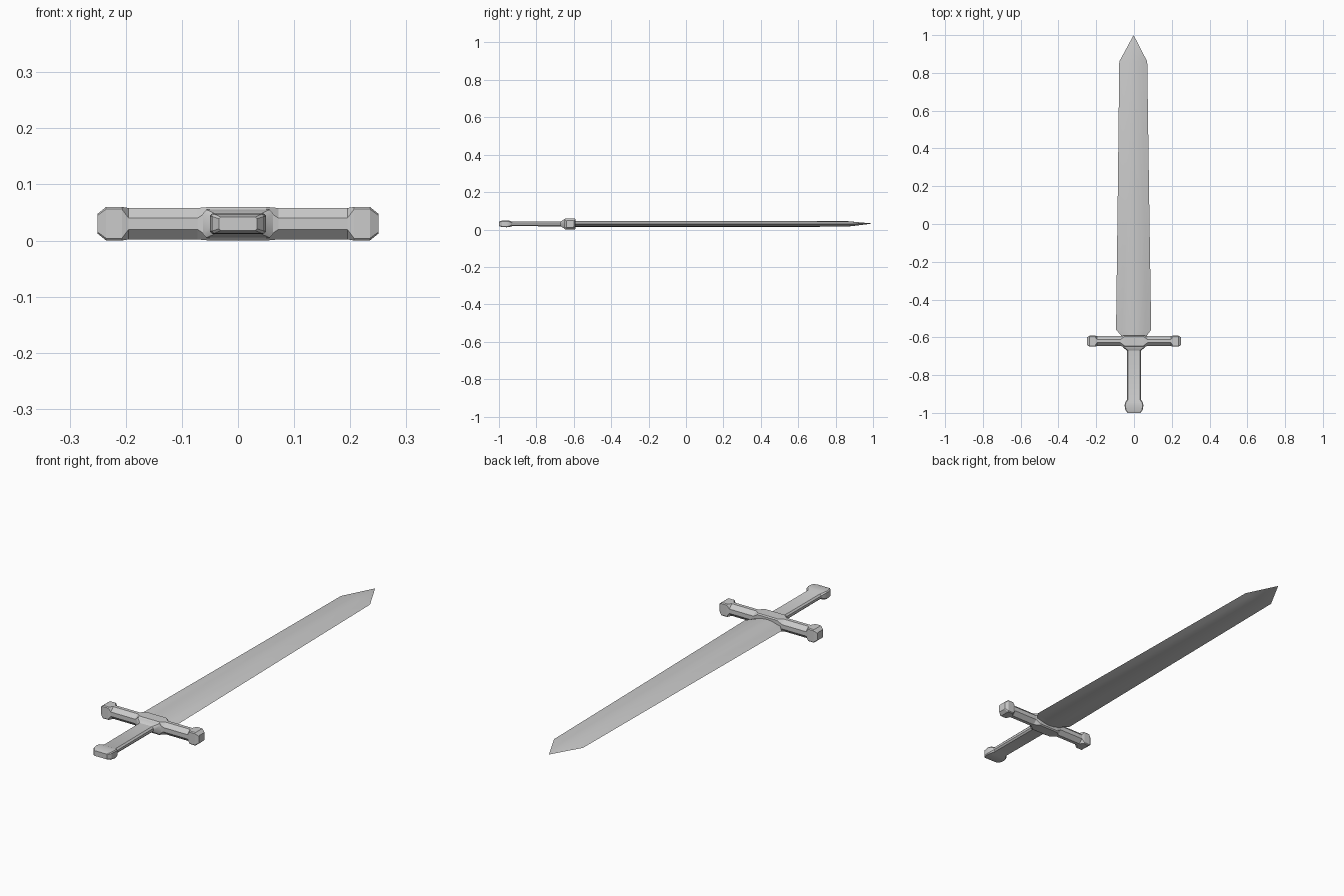
import bpy, bmesh

if "Cube" in bpy.data.objects:
    bpy.data.objects.remove(bpy.data.objects["Cube"])

MID = 0.03  # height of the sword's middle plane


def chamfered(a, b, c):
    """Eight-point rectangle section, half sizes a and b, corner cut c."""
    return [(a, b - c), (a - c, b), (c - a, b), (-a, b - c),
            (-a, c - b), (c - a, -b), (a - c, -b), (a, c - b)]


def lens(w, t):
    """Curved double-edged blade section, half width w and half thickness t."""
    ks = [-1, -0.67, -0.33, 0, 0.33, 0.67, 1]
    upper = [(w * k, t * (1 - abs(k) ** 1.7)) for k in ks]
    return upper + [(x, -z) for x, z in reversed(upper[1:-1])]


def loft(name, rings, smooth=None):
    """Skin a row of equal-length rings and cap both ends."""
    bm = bmesh.new()
    rows = [[bm.verts.new(p) for p in ring] for ring in rings]
    n = len(rows[0])
    for r, s in zip(rows, rows[1:]):
        for i in range(n):
            j = (i + 1) % n
            bm.faces.new((r[i], r[j], s[j], s[i]))
    bm.faces.new(rows[0])
    bm.faces.new(rows[-1])
    bmesh.ops.remove_doubles(bm, verts=bm.verts, dist=1e-5)
    bmesh.ops.recalc_face_normals(bm, faces=bm.faces)
    mesh = bpy.data.meshes.new(name)
    bm.to_mesh(mesh)
    bm.free()
    ob = bpy.data.objects.new(name, mesh)
    bpy.context.collection.objects.link(ob)
    if smooth:
        bpy.ops.object.select_all(action='DESELECT')
        bpy.context.view_layer.objects.active = ob
        ob.select_set(True)
        bpy.ops.object.shade_smooth_by_angle(angle=smooth)
    return ob


# Blade: y, half width, half thickness, sideways offset
blade = [(-0.62, 0.065, 0.016, 0), (-0.59, 0.068, 0.016, 0),
         (-0.56, 0.093, 0.016, -0.002), (0.15, 0.083, 0.016, -0.003),
         (0.86, 0.074, 0.015, -0.004), (1.0, 0, 0, -0.002)]
loft("blade", [[(x + dx, y, z + MID + (0.002 if y == 1.0 else 0))
                for x, z in lens(w, t)] for y, w, t, dx in blade], 0.6)

# Crossguard: x, half depth, half height, chamfer (mirrored along x)
half = [(0.05, 0.030, 0.030, 0.005), (0.072, 0.026, 0.028, 0.018),
        (0.195, 0.026, 0.028, 0.018), (0.207, 0.029, 0.030, 0.004),
        (0.235, 0.029, 0.030, 0.004), (0.25, 0.020, 0.018, 0.003)]
guard = [(-x, a, b, c) for x, a, b, c in reversed(half)] + half
loft("crossguard", [[(x, y - 0.62, z + MID) for y, z in chamfered(a, b, c)]
                    for x, a, b, c in guard])

# Grip and flared pommel: y, half width, half height, chamfer
grip = [(-1.0, 0.034, 0.012, 0.003), (-0.985, 0.046, 0.017, 0.004),
        (-0.96, 0.050, 0.018, 0.004), (-0.945, 0.047, 0.017, 0.005),
        (-0.93, 0.038, 0.012, 0.007), (-0.67, 0.038, 0.013, 0.007),
        (-0.65, 0.062, 0.025, 0.006), (-0.62, 0.062, 0.027, 0.006)]
loft("grip", [[(x, y, z + MID) for x, z in chamfered(a, b, c)]
              for y, a, b, c in grip], 0.5)
